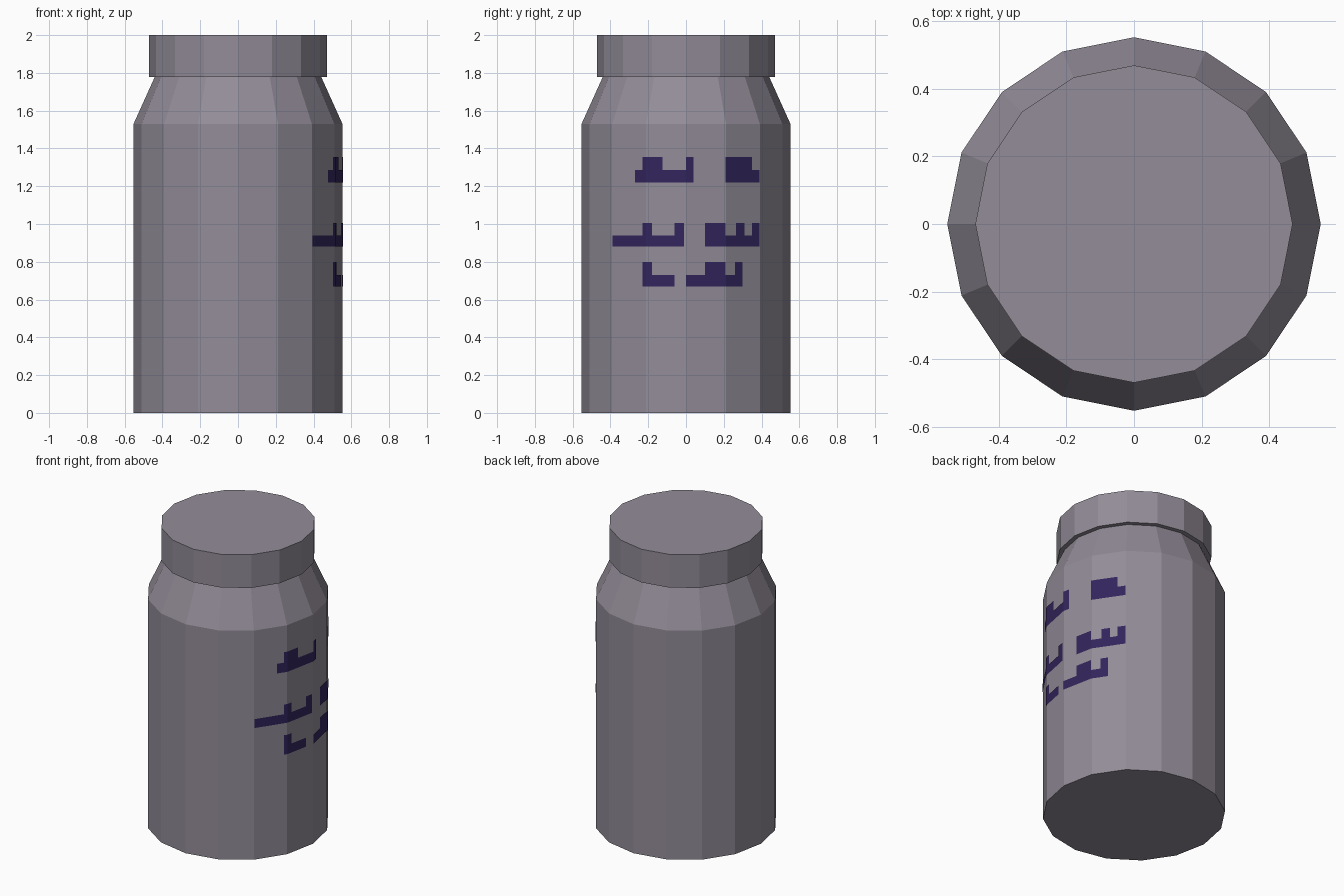
import bpy, bmesh, math

if "Cube" in bpy.data.objects:
    bpy.data.objects.remove(bpy.data.objects["Cube"])

SIDES = 16
R = 0.553


def material(name, col):
    m = bpy.data.materials.new(name)
    m.diffuse_color = (*col, 1)
    m.use_nodes = True
    m.node_tree.nodes["Principled BSDF"].inputs["Base Color"].default_value = m.diffuse_color
    return m


grey = material("mauve_grey", (0.29, 0.262, 0.312))
violet = material("dark_violet", (0.032, 0.018, 0.107))


def finish(name, bm, mat):
    me = bpy.data.meshes.new(name)
    bm.to_mesh(me)
    bm.free()
    me.materials.append(mat)
    ob = bpy.data.objects.new(name, me)
    bpy.context.collection.objects.link(ob)
    return ob


def lathe(name, profile, mat):
    """Closed faceted turning from (radius, height) pairs, bottom to top."""
    bm = bmesh.new()
    rings = []
    for r, z in profile:
        rings.append([bm.verts.new((r * math.cos(2 * math.pi * i / SIDES),
                                    r * math.sin(2 * math.pi * i / SIDES), z))
                      for i in range(SIDES)])
    for a, b in zip(rings, rings[1:]):
        for i in range(SIDES):
            j = (i + 1) % SIDES
            bm.faces.new((a[i], a[j], b[j], b[i]))
    bm.faces.new(rings[0][::-1])
    bm.faces.new(rings[-1])
    return finish(name, bm, mat)


# Jar with sloped shoulder, and overhanging lid
lathe("jar_body", [(R, 0), (R, 1.53), (0.44, 1.78)], grey)
lathe("lid", [(0.47, 1.778), (0.47, 2.0)], grey)

# Painted patches on the +x side: (y0, y1, z0, z1)
patches = [
    (-0.27, 0.04, 1.22, 1.285), (-0.23, -0.125, 1.285, 1.355), (0.0, 0.04, 1.285, 1.355),
    (0.21, 0.35, 1.22, 1.355), (0.35, 0.39, 1.22, 1.285),
    (-0.39, -0.01, 0.88, 0.94), (-0.23, -0.18, 0.94, 1.005), (-0.06, -0.01, 0.94, 1.005),
    (0.10, 0.39, 0.88, 0.94), (0.10, 0.21, 0.94, 1.005),
    (0.265, 0.31, 0.94, 1.005), (0.35, 0.39, 0.94, 1.005),
    (-0.23, -0.06, 0.67, 0.73), (-0.23, -0.18, 0.73, 0.80),
    (0.0, 0.30, 0.67, 0.73), (0.10, 0.21, 0.73, 0.80), (0.26, 0.30, 0.73, 0.80),
]
corners = [(R * math.cos(k * math.pi / 8), R * math.sin(k * math.pi / 8))
           for k in range(-4, 5)]


def wall_x(y):
    """x of the faceted wall at a given y, lifted slightly off the surface."""
    for (xa, ya), (xb, yb) in zip(corners, corners[1:]):
        if ya <= y <= yb:
            return xa + (xb - xa) * (y - ya) / (yb - ya) + 0.004
    return 0


bm = bmesh.new()
for y0, y1, z0, z1 in patches:
    ys = [y0] + [c[1] for c in corners if y0 + 1e-4 < c[1] < y1 - 1e-4] + [y1]
    for a, b in zip(ys, ys[1:]):
        bm.faces.new([bm.verts.new((wall_x(y), y, z))
                      for y, z in ((a, z0), (b, z0), (b, z1), (a, z1))])
finish("painted_patches", bm, violet)
